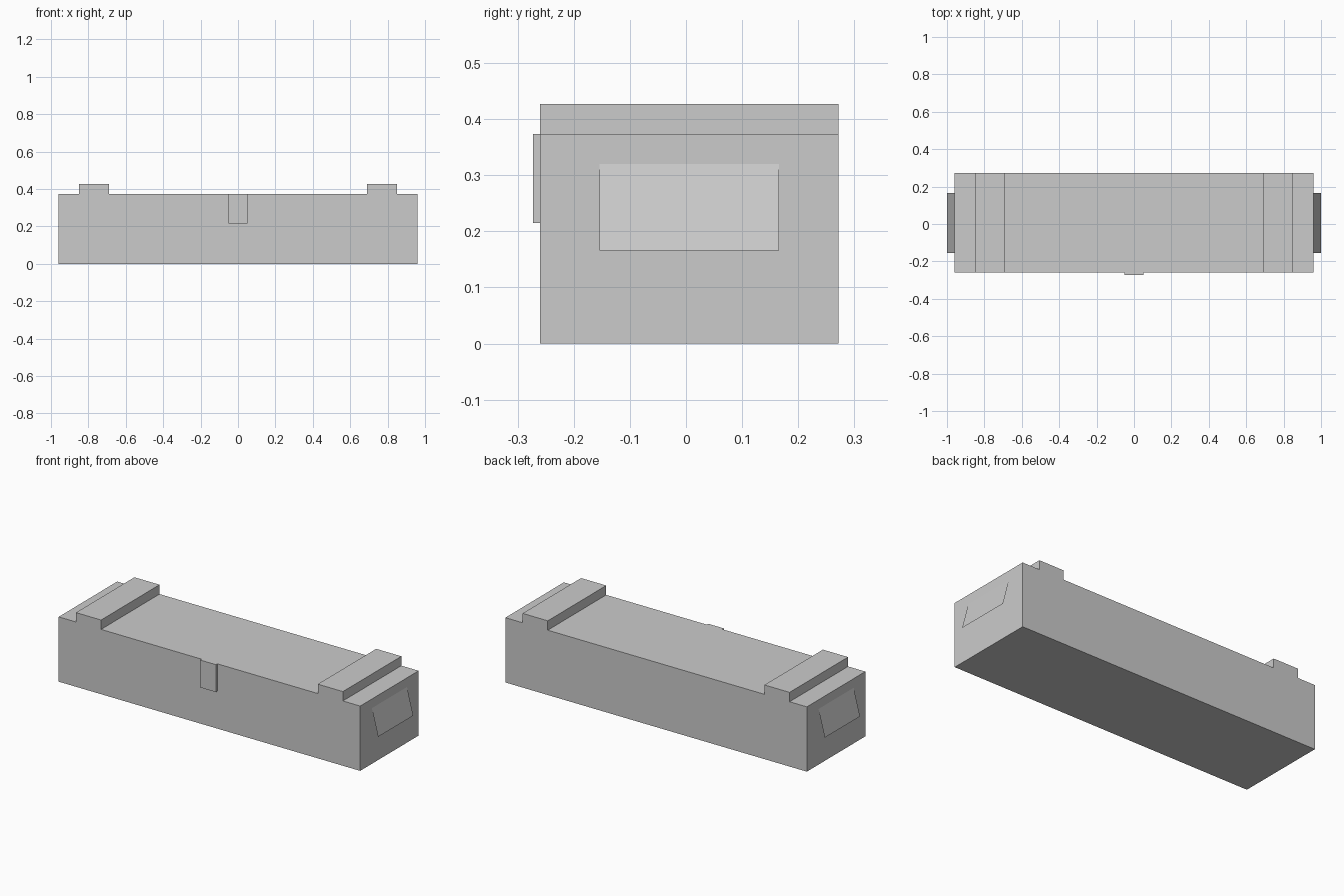
import bpy, bmesh

cube = bpy.data.objects.get("Cube")
if cube:
    bpy.data.objects.remove(cube, do_unlink=True)

grey = bpy.data.materials.new("plain grey")
grey.use_nodes = True
colour = (0.6, 0.6, 0.6, 1)
grey.diffuse_color = colour
grey.node_tree.nodes["Principled BSDF"].inputs["Base Color"].default_value = colour

FRONT, BACK = -0.26, 0.272
LID, RIDGE, END = 0.373, 0.427, 0.96


def make(name, points, extrude=None):
    """One flat face from points, optionally extruded into a solid."""
    bm = bmesh.new()
    face = bm.faces.new([bm.verts.new(p) for p in points])
    if extrude:
        result = bmesh.ops.extrude_face_region(bm, geom=[face], use_keep_orig=True)
        moved = [v for v in result["geom"] if isinstance(v, bmesh.types.BMVert)]
        bmesh.ops.translate(bm, verts=moved, vec=extrude)
        bmesh.ops.recalc_face_normals(bm, faces=bm.faces)
    mesh = bpy.data.meshes.new(name)
    bm.to_mesh(mesh)
    bm.free()
    mesh.materials.append(grey)
    obj = bpy.data.objects.new(name, mesh)
    bpy.context.collection.objects.link(obj)
    return obj


# Crate body with two raised ridges: a mirrored profile pulled front to back
half = [(END, 0), (END, LID), (0.85, LID), (0.85, RIDGE), (0.69, RIDGE), (0.69, LID)]
outline = half + [(-x, z) for x, z in reversed(half)]
make("crate_body", [(x, FRONT, z) for x, z in outline], (0, BACK - FRONT, 0))

# Front latch
make("front_latch", [(-0.05, FRONT, 0.215), (0.05, FRONT, 0.215),
                     (0.05, FRONT, LID), (-0.05, FRONT, LID)], (0, -0.013, 0))

# Sloping handle flaps on both ends, bottom edge standing out
for side, name in ((1, "left_handle"), (-1, "right_handle")):
    flap = [(side, -0.154, 0.166), (side, 0.166, 0.166),
            (side * END, 0.166, 0.32), (side * END, -0.154, 0.32)]
    make(name, flap[::side])
